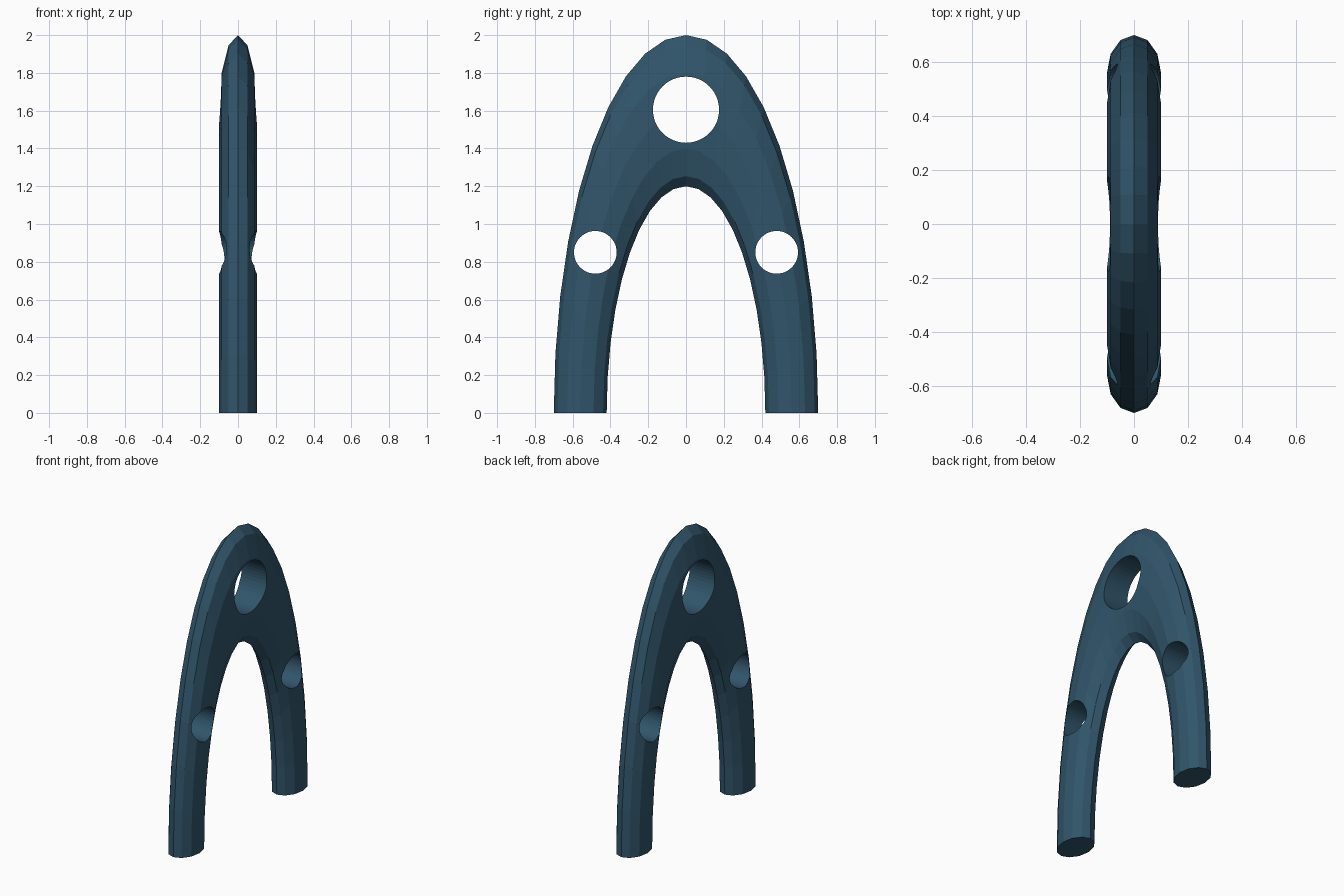
import bpy, bmesh, math

if "Cube" in bpy.data.objects:
    bpy.data.objects.remove(bpy.data.objects["Cube"])

RINGS, SIDES = 20, 12        # steps along the half ring, sides of the cross-section
HALF_Y, HEIGHT, HALF_X = 0.70, 2.0, 0.10

# Arch: half of a torus stretched into a tall pointed hoop
bm = bmesh.new()
rings = []
for i in range(RINGS + 1):
    t = math.pi * i / RINGS
    ring = []
    for j in range(SIDES):
        a = 2 * math.pi * j / SIDES
        r = 0.8 + 0.2 * math.cos(a)
        ring.append(bm.verts.new((HALF_X * math.sin(a),
                                  HALF_Y * r * math.cos(t),
                                  HEIGHT * r * math.sin(t))))
    rings.append(ring)
for a, b in zip(rings, rings[1:]):
    for j in range(SIDES):
        k = (j + 1) % SIDES
        bm.faces.new((a[j], a[k], b[k], b[j]))
# Flat feet
bm.faces.new(rings[0])
bm.faces.new(rings[-1])
bmesh.ops.recalc_face_normals(bm, faces=bm.faces[:])
mesh = bpy.data.meshes.new("arch")
bm.to_mesh(mesh)
bm.free()
arch = bpy.data.objects.new("arch", mesh)
bpy.context.collection.objects.link(arch)

mat = bpy.data.materials.new("dark_blue")
mat.diffuse_color = (0.03, 0.09, 0.145, 1)
mat.use_nodes = True
mat.node_tree.nodes["Principled BSDF"].inputs["Base Color"].default_value = mat.diffuse_color
mesh.materials.append(mat)


def drill(name, y, z, radius):
    """Cut a round hole through the arch along x."""
    bpy.ops.mesh.primitive_cylinder_add(vertices=48, radius=radius, depth=1,
                                        location=(0, y, z),
                                        rotation=(0, math.pi / 2, 0))
    cutter = bpy.context.object
    cutter.name = name
    cutter.hide_render = True
    cutter.data.materials.append(mat)
    bpy.context.view_layer.objects.active = arch
    mod = arch.modifiers.new(name, 'BOOLEAN')
    mod.operation = 'DIFFERENCE'
    mod.solver = 'EXACT'
    mod.object = cutter
    bpy.ops.object.modifier_apply(modifier=mod.name)
    bpy.data.objects.remove(cutter)


# Large hole at the crown, a small one in each leg
drill("crown_hole", 0, 1.605, 0.175)
for side in (-1, 1):
    drill("leg_hole", side * 0.48, 0.85, 0.113)
